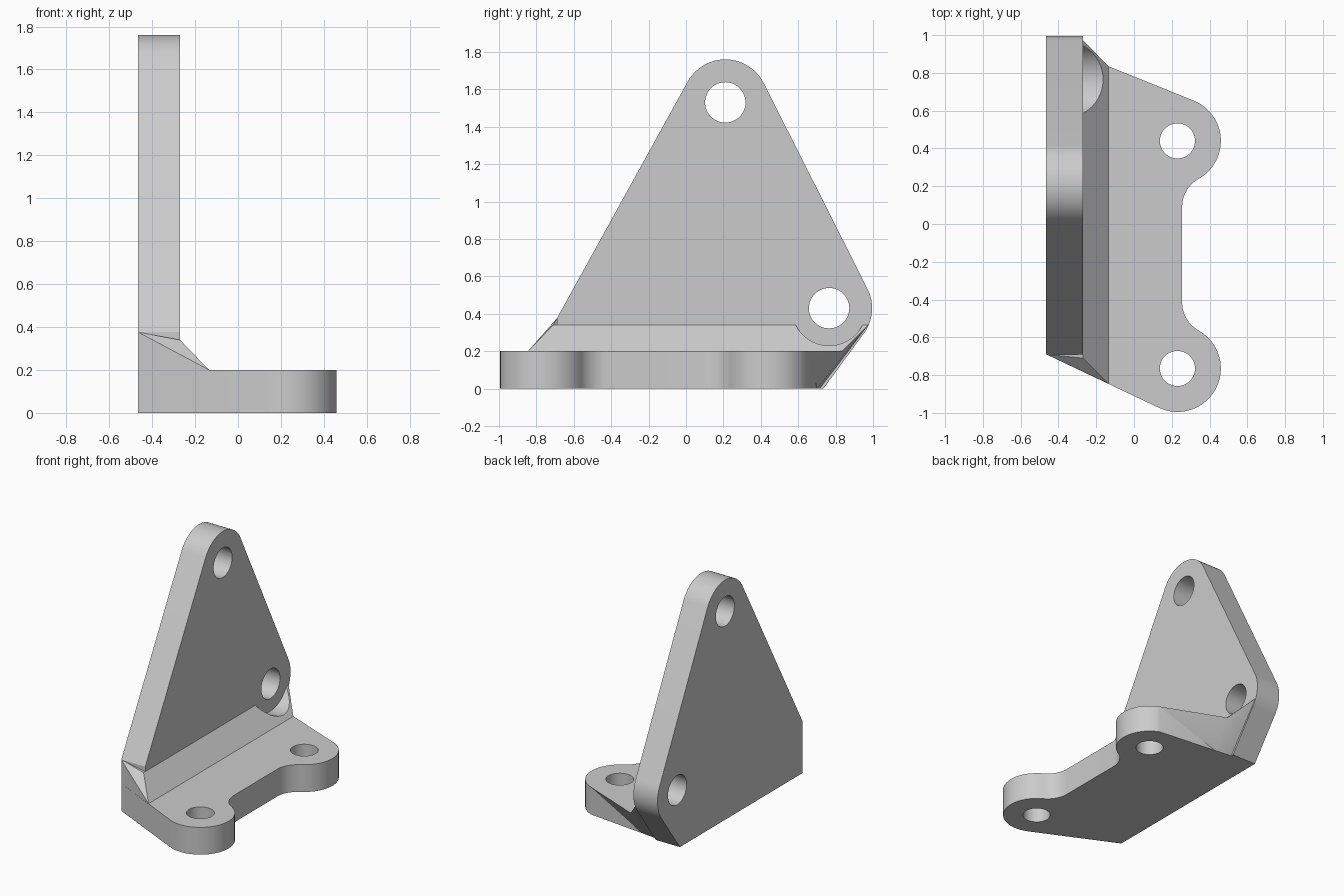
import bpy, bmesh, math
from mathutils import Vector

if "Cube" in bpy.data.objects:
    bpy.data.objects.remove(bpy.data.objects["Cube"])

X0, X1, X2 = -0.465, -0.27, -0.135      # back of plate, front of plate, foot of the web
R = 0.23                                # lug radius
grey = bpy.data.materials.new("light grey")
grey.diffuse_color = (0.6, 0.6, 0.6, 1)
grey.use_nodes = True
grey.node_tree.nodes["Principled BSDF"].inputs["Base Color"].default_value = grey.diffuse_color


def arc(c, r, a0, a1, n=24):
    return [(c[0] + r * math.cos(a0 + (a1 - a0) * i / n),
             c[1] + r * math.sin(a0 + (a1 - a0) * i / n)) for i in range(n + 1)]


def tangent(p, c, r, side):
    """Angle on the circle where the tangent through p touches."""
    d = Vector(p) - Vector(c)
    return math.atan2(d.y, d.x) + side * math.acos(r / d.length)


def finish(name, bm):
    bmesh.ops.recalc_face_normals(bm, faces=bm.faces)
    me = bpy.data.meshes.new(name)
    bm.to_mesh(me)
    bm.free()
    me.materials.append(grey)
    ob = bpy.data.objects.new(name, me)
    bpy.context.collection.objects.link(ob)
    return ob


def loft(name, low, high):
    """Solid between two outlines with equal point counts."""
    bm = bmesh.new()
    a = [bm.verts.new(p) for p in low]
    b = [bm.verts.new(p) for p in high]
    bm.faces.new(a)
    bm.faces.new(b)
    for i in range(len(a)):
        j = (i + 1) % len(a)
        bm.faces.new((a[i], a[j], b[j], b[i]))
    bmesh.ops.triangulate(bm, faces=[f for f in bm.faces if len(f.verts) == 4])
    return finish(name, bm)


def along_x(name, pts, x0, x1):
    return loft(name, [(x0, y, z) for y, z in pts], [(x1, y, z) for y, z in pts])


def boolean(ob, other, op):
    m = ob.modifiers.new(op.lower(), 'BOOLEAN')
    m.operation, m.solver, m.object = op, 'EXACT', other
    bpy.context.view_layer.objects.active = ob
    bpy.ops.object.modifier_apply(modifier=m.name)
    bpy.data.objects.remove(other)


# Upright plate: two round lugs joined by tangents
top, low = (0.21, 1.53), (0.765, 0.43)
heel = (0.735, 0)
slope_a = tangent((-0.71, 0.34), top, R, -1)
side = Vector(low) - Vector(top)
side_a = math.atan2(side.y, side.x) + math.pi / 2
heel_a = tangent(heel, low, R, 1)
profile = [(-0.69, 0), heel] + arc(low, R, heel_a, side_a)
profile += arc(top, R, side_a, slope_a % (2 * math.pi)) + [(-0.69, 0.376)]
plate = along_x("bracket", profile, X0, X1)

# Foot: two round lugs with a filleted recess between them
back, front, mid = (0.23, 0.44), (0.23, -0.765), -0.1625
rf = 0.171
neck = math.atan2(-0.35, 0.196)
upper = arc((0.255 + rf, 0.09), rf, math.pi, math.pi + neck, 12)
upper = arc((0.255 + rf, 0.09), rf, math.pi, neck + math.pi, 12)
lower = [(x, 2 * mid - y) for x, y in reversed(upper)]
front_a = tangent((X2, -0.845), front, R, 1)
back_a = tangent((X2, 0.835), back, R, -1)
edge = arc(front, R, front_a, -neck) + lower[1:] + upper + arc(back, R, neck, back_a)[1:]
bx, by = edge[-1]
t = (bx - X2) / (bx - X0)
under = [(X0, -0.69)] + edge + [(X2, by + t * (0.735 - by)), (X0, 0.735)]
over = [(X0, -0.69)] + edge + [(X2, 0.835), (X0, 0.88)]
foot = loft("foot", [(x, y, 0) for x, y in under], [(x, y, 0.2) for x, y in over])

# Sloped web joining plate and foot, hollowed round the lower lug
bm = bmesh.new()
for p in [(X0, -0.69, 0), (X0, -0.69, 0.376), (X1, -0.71, 0.34), (X2, -0.845, 0.2),
          (X2, -0.845, 0), (X2, 0.835, 0.2), (X1, 0.973, 0.34), (X0, 0.973, 0.34),
          (X0, 0.735, 0), (X2, by + t * (0.735 - by), 0)]:
    bm.verts.new(p)
bmesh.ops.convex_hull(bm, input=bm.verts)
web = finish("web", bm)
boolean(web, along_x("clearance", arc(low, 0.2, 0, 2 * math.pi, 64)[:-1], X1, 0.3), 'DIFFERENCE')

boolean(plate, foot, 'UNION')
boolean(plate, web, 'UNION')

# Bolt holes
for c in (top, low):
    boolean(plate, along_x("hole", arc(c, 0.108, 0, 2 * math.pi, 48)[:-1], -0.8, 0.1), 'DIFFERENCE')
for c in (back, front):
    ring = arc(c, 0.093, 0, 2 * math.pi, 48)[:-1]
    boolean(plate, loft("hole", [(x, y, -0.1) for x, y in ring],
                        [(x, y, 0.4) for x, y in ring]), 'DIFFERENCE')

bpy.ops.object.select_all(action='DESELECT')
plate.select_set(True)
bpy.context.view_layer.objects.active = plate
bpy.ops.object.shade_smooth_by_angle(angle=math.radians(25))
